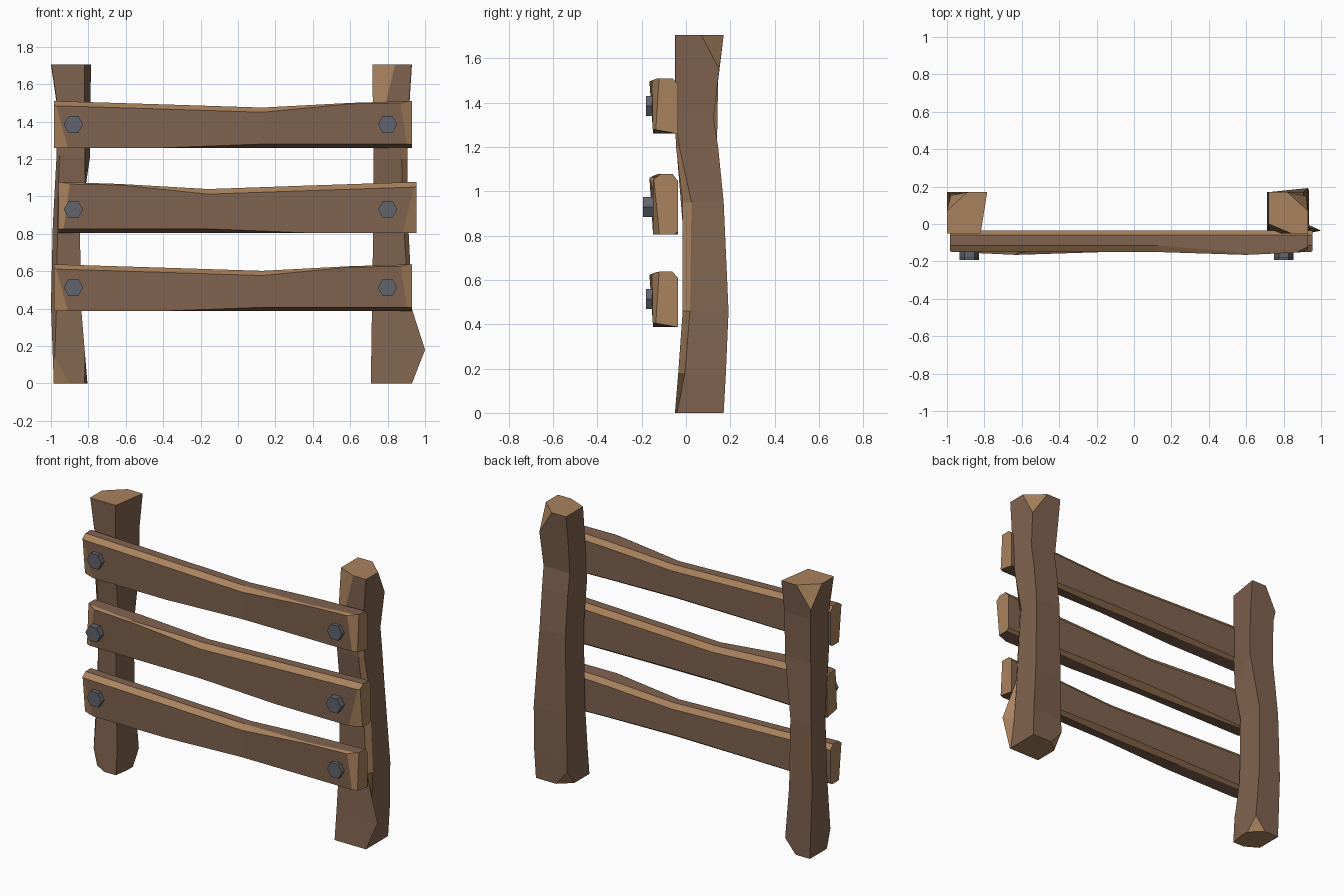
import bpy, bmesh
from math import pi
from mathutils import Vector, Matrix

cube = bpy.data.objects.get("Cube")
if cube:
    bpy.data.objects.remove(cube, do_unlink=True)


def material(name, color):
    m = bpy.data.materials.new(name)
    m.use_nodes = True
    m.diffuse_color = (*color, 1)
    m.node_tree.nodes["Principled BSDF"].inputs["Base Color"].default_value = (*color, 1)
    return m


wood = material("brown wood", (0.22, 0.127, 0.08))
cut_wood = material("light cut wood", (0.40, 0.225, 0.11))
iron = material("grey iron", (0.12, 0.13, 0.15))


def finish(name, bm, *mats):
    bmesh.ops.recalc_face_normals(bm, faces=bm.faces)
    mesh = bpy.data.meshes.new(name)
    bm.to_mesh(mesh)
    bm.free()
    for mat in mats:
        mesh.materials.append(mat)
    obj = bpy.data.objects.new(name, mesh)
    bpy.context.collection.objects.link(obj)


def loft(sections, light_sides):
    """Skin a row of sections; the end caps and the light sides are cut wood."""
    bm = bmesh.new()
    rings = [[bm.verts.new(p) for p in s] for s in sections]
    count = len(rings[0])
    for a, b in zip(rings, rings[1:]):
        for i in range(count):
            j = (i + 1) % count
            bm.faces.new((a[i], a[j], b[j], b[i])).material_index = int(i in light_sides)
    for ring in (rings[0], rings[-1]):
        bm.faces.new(ring).material_index = 1
    bmesh.ops.recalc_face_normals(bm, faces=bm.faces)
    return bm


def hew(bm, a, b, c, corner, shade=1):
    """Slice off the corner beyond the plane through a, b and c."""
    a, b, c, corner = map(Vector, (a, b, c, corner))
    n = (b - a).cross(c - a).normalized()
    if n.dot(corner - a) < 0:
        n.negate()
    geom = bm.verts[:] + bm.edges[:] + bm.faces[:]
    bmesh.ops.bisect_plane(bm, geom=geom, dist=1e-5, plane_co=a, plane_no=n, clear_outer=True)
    rim = [e for e in bm.edges if e.is_boundary]
    for f in bmesh.ops.holes_fill(bm, edges=rim, sides=0)["faces"]:
        f.material_index = shade


# Posts: height, inner x, front outer x, back outer x, front y, side y, back y
def post(name, side, light_sides, rows, cuts):
    secs = [[(side * x, y, z) for x, y in
             ((xi, yf), (xf, yf), (xb, ys), (xb, yb), (xi, min(yb, .17)))]
            for z, xi, xf, xb, yf, ys, yb in rows]
    bm = loft(secs, light_sides)
    for *points, shade in cuts:
        hew(bm, *[(side * x, y, z) for x, y, z in points], shade)
    finish(name, bm, wood, cut_wood)


TOP = 1.705


# Slices shared by both posts: outer back corner at the top, inner back corner at the foot
def top_cut(x):
    return (x - .11, .17, TOP), (x, .07, TOP), (x - .01, .15, 1.55), (x, .17, TOP), 1


def foot_cut(x):
    return (x + .08, .17, 0), (x, .1, 0), (x + .005, .17, .09), (x, .17, 0), 1


post("left_post", 1, {1}, [
    (0, .71, .93, .93, -.05, -.04, .17),
    (.18, .713, 1.0, .935, -.035, -.005, .18),
    (.46, .717, .91, .93, -.015, .018, .192),
    (.95, .725, .88, .905, -.015, .025, .17),
    (1.2, .725, .875, .905, -.045, -.03, .145),
    (1.33, .725, .905, .908, -.05, -.047, .125),
    (1.55, .72, .917, .92, -.05, -.047, .15),
    (TOP, .72, .927, .93, -.05, -.047, .17),
], [top_cut(.93), foot_cut(.71),
    ((.84, -.05, TOP), (.79, -.05, 1.5), (.72, 0, TOP), (.72, -.05, TOP), 1)])

post("right_post", -1, set(), [
    (0, .805, .985, .985, -.05, -.045, .17),
    (.42, .84, .97, 1.0, -.015, .015, .17),
    (.85, .845, .965, .99, -.015, .025, .165),
    (1.22, .79, .955, .97, -.045, -.04, .14),
    (1.5, .79, .967, .97, -.05, -.047, .145),
    (TOP, .785, .997, 1.0, -.05, -.047, .17),
], [top_cut(1.0), foot_cut(.805),
    ((.9, -.05, 0), (.97, -.045, .14), (.985, .0, 0), (.985, -.05, 0), 1),
    ((.82, -.05, TOP), (.785, .17, TOP), (.82, -.05, 1.3), (.785, -.05, TOP), 0)])


# Planks: x, front bottom z, lower back bevel, front edge z, top z, front edge y, top front y
PLANK = [
    (-.985, 0, .012, .225, .25, -.15, -.115),
    (-.4, 0, .02, .207, .232, -.15, -.115),
    (.13, .02, .025, .19, .215, -.15, -.115),
    (.6, .02, .015, .235, .24, -.165, -.155),
    (.93, .02, .003, .24, .25, -.15, -.13),
]


def plank(name, z, mirror=1, shift=0.0, tall=1.0):
    bm = loft([[(x, -.15, fb), (x, -.035 - bev * 1.5, 0), (x, -.035, bev),
                (x, -.035, top - .03), (x, -.06, top), (x, yt, top), (x, ye, edge)]
               for x, fb, bev, edge, top, ye, yt in PLANK], {1, 3, 5})
    # Rough hewn ends
    hew(bm, (-.91, -.15, 0), (-.97, -.15, .22), (-.985, -.12, 0), (-.985, -.15, 0))
    hew(bm, (.87, -.152, .25), (.905, -.15, 0), (.93, -.122, .24), (.93, -.15, .24))
    bmesh.ops.transform(bm, matrix=Matrix.Translation((shift, 0, z)) @
                        Matrix.Diagonal((mirror, 1, tall, 1)), verts=bm.verts)
    finish(name, bm, wood, cut_wood)


# Hexagonal bolt heads
def bolt(name, x, y, z):
    bm = bmesh.new()
    spin = Matrix.Rotation(pi / 2, 4, 'X') @ Matrix.Rotation(pi / 6, 4, 'Z')
    bmesh.ops.create_cone(bm, cap_ends=True, segments=6, radius1=.052, radius2=.052,
                          depth=.06, matrix=Matrix.Translation((x, y, z)) @ spin)
    finish(name, bm, iron)


for label, z, mirror, shift, tall, bolt_y, bolt_z in (
        ("top", 1.26, 1, 0, 1, -.15, 1.385),
        ("middle", .805, -1, -.03, 1.09, -.163, .93),
        ("bottom", .387, 1, 0, 1, -.15, .513)):
    plank(label + "_plank", z, mirror, shift, tall)
    for side, x in (("left", .80), ("right", -.88)):
        bolt(f"{label}_{side}_bolt", x, bolt_y, bolt_z)
